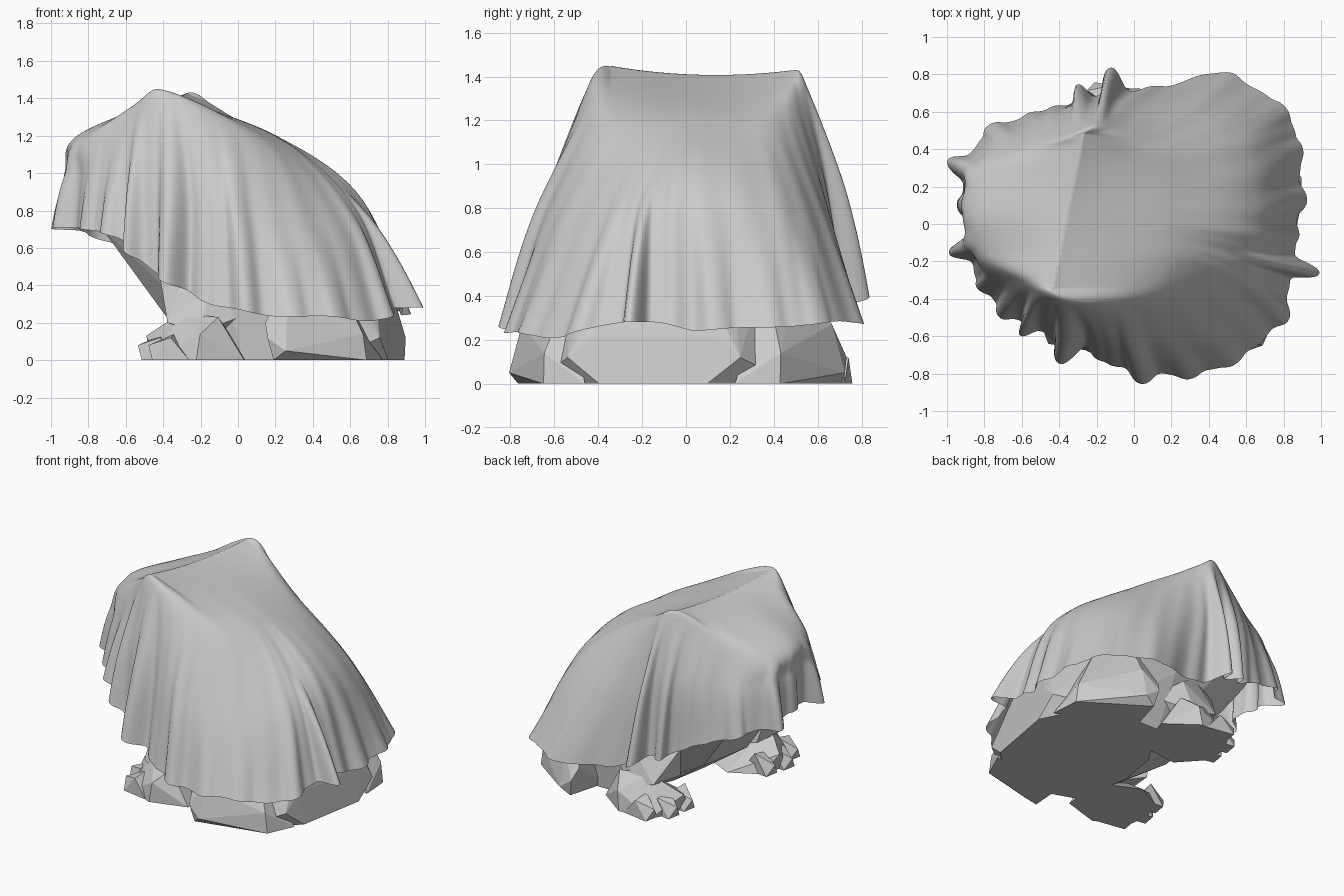
import bpy, bmesh, math
from mathutils import Vector, Matrix

TURN = Matrix.Rotation(math.radians(-10), 4, 'Z')


def add_object(name, bm):
    bmesh.ops.recalc_face_normals(bm, faces=bm.faces)
    mesh = bpy.data.meshes.new(name)
    bm.to_mesh(mesh)
    bm.free()
    ob = bpy.data.objects.new(name, mesh)
    bpy.context.collection.objects.link(ob)
    return ob


def faceted(name, points):
    """Low-poly lump: convex hull of a few points, turned to the animal's heading."""
    bm = bmesh.new()
    for p in points:
        bm.verts.new(TURN @ Vector(p))
    bmesh.ops.convex_hull(bm, input=bm.verts)
    loose = [v for v in bm.verts if not v.link_faces]
    bmesh.ops.delete(bm, geom=loose, context='VERTS')
    return add_object(name, bm)


def flip(points, side):
    return [(x, y * side, z) for x, y, z in points]


# Hidden squatting body with a broad flat base
torso = [(-.83, .10, 1.12), (-.76, .20, .80), (-.70, .20, .70), (-.62, .37, .88),
         (-.34, .41, 1.37), (-.10, .37, 1.23), (-.20, .49, 1.0), (.15, .27, 1.13),
         (.40, .02, 1.05), (.50, .25, .83), (.60, .02, .87), (.68, .22, .60), (.72, .10, .68),
         (.79, .20, .40), (.10, .54, .75), (.35, .46, .68), (.83, .28, .22), (.86, .25, 0),
         (.0, .54, .45), (.30, .54, .45), (-.36, .20, .24), (-.02, .15, 0),
         (.12, .52, 0), (.60, .60, 0), (.84, .40, .12)]
faceted("torso", flip(torso, 1) + flip(torso, -1))

# Legs and toes, mirrored (the left thigh sits slightly wider)
thigh = [(.33, .70, 0), (.40, .73, .05), (.80, .50, 0), (.28, .67, .20), (.40, .67, .27),
         (.72, .48, .22), (.40, .52, .52), (.30, .40, 0), (.85, .30, 0), (.62, .41, .44),
         (.30, .72, .12), (.78, .50, .14)]
upper_arm = [(-.20, .45, .50), (-.35, .40, .42), (-.05, .55, .40), (-.28, .58, .20),
             (-.10, .62, .15), (-.30, .35, .20), (.0, .40, .10), (.15, .50, .25)]
forefoot = [(-.33, .66, 0), (-.38, .50, 0), (-.42, .44, .13), (-.36, .34, 0), (-.10, .72, 0),
            (.05, .40, 0), (-.22, .55, .25), (.0, .61, .23), (.14, .60, 0), (-.08, .71, .14),
            (-.18, .20, 0), (.10, .28, 0)]
for side, tag in ((1, "left"), (-1, "right")):
    wide = .07 if side == 1 else .02
    faceted(tag + "_thigh", flip([(x - wide / 2, y + wide, z) for x, y, z in thigh], side))
    faceted(tag + "_upper_arm", flip(upper_arm, side))
    faceted(tag + "_forefoot", flip(forefoot, side))
    for i, (x, y) in enumerate(((-.41, .38), (-.42, .53), (-.34, .66))):
        toe = [(x, y - .05, 0), (x, y + .05, 0), (x - .03, y, .08), (x + .10, y - .06, .14),
               (x + .10, y + .05, .12), (x + .2, y - .06, 0), (x + .2, y + .05, 0)]
        faceted(f"{tag}_toe_{i}", flip(toe, side))

# Draped cloth: three guide rings (shoulder, middle, hem), counter-clockwise from +x
SHOULDER = [(.20, .05, 1.20), (.20, .33, 1.17), (.05, .45, 1.23), (-.10, .51, 1.31),
            (-.22, .54, 1.38), (-.40, .47, 1.33), (-.58, .40, 1.24), (-.80, .28, 1.18),
            (-.86, .05, 1.20), (-.80, -.17, 1.20), (-.60, -.30, 1.31), (-.46, -.40, 1.39),
            (-.30, -.44, 1.37), (-.10, -.43, 1.29), (.12, -.36, 1.19), (.22, -.19, 1.18),
            (.22, -.08, 1.19)]
MIDDLE = [(.66, .03, .86), (.60, .42, .80), (.35, .62, .75), (.0, .64, .85),
          (-.18, .65, .95), (-.40, .60, .95), (-.62, .50, .95), (-.86, .34, .98),
          (-.91, .05, 1.0), (-.84, -.22, .98), (-.66, -.40, .98), (-.48, -.53, .95),
          (-.22, -.59, .90), (-.02, -.66, .80), (.32, -.60, .70), (.58, -.37, .75),
          (.64, -.18, .82)]
HEM = [(.88, .05, .24), (.86, .50, .27), (.55, .78, .28), (.15, .74, .29),
       (-.16, .71, .42), (-.38, .64, .50), (-.66, .55, .63), (-.90, .36, .70),
       (-.91, .03, .74), (-.87, -.24, .70), (-.69, -.47, .68), (-.48, -.60, .50),
       (-.22, -.69, .34), (.02, -.80, .26), (.42, -.78, .23), (.76, -.55, .22),
       (.86, -.22, .29)]
N = len(HEM)
# Hanging folds: ring position, width, depth, start down the drape (1 shoulder, 3 hem)
FOLDS = [(.2, .16, .05, 1.9), (.75, .12, .03, 2.1), (1.3, .15, .04, 2), (2.3, .3, .03, 1.6),
         (3.83, .19, .15, 1), (4.5, .17, .1, 1), (6.3, .18, .06, 1.2), (7.2, .17, .11, 1),
         (7.8, .15, .05, 1), (8.6, .18, .11, 1), (9.4, .15, .04, 1.1), (10.0, .18, .06, 1.1),
         (10.6, .15, .07, 1), (11.5, .22, .14, 1), (12.2, .3, .03, 1), (13.05, .2, .06, 1.1),
         (13.7, .15, .03, 2), (14.3, .15, .03, 1.9), (15.2, .18, .04, 1.8), (15.97, .14, .18, 1.7)]


def spline(a, b, c, d, f):
    return 0.5 * (2 * b + (c - a) * f + (2 * a - 5 * b + 4 * c - d) * f * f
                  + (3 * b - a - 3 * c + d) * f ** 3)


def ring_point(ring, s):
    i = math.floor(s)
    return spline(*(Vector(ring[(i + k) % N]) for k in (-1, 0, 1, 2)), s - i)


def ridge_point(u):
    """Nearest point on the sagging ridge stretched between the two eye bumps."""
    f = min(1, max(0, (u.y + .36) / .84))
    return Vector((-.44 + .17 * f, -.34 + .82 * f, 1.448 - .02 * f - .12 * f * (1 - f)))


def fold_list(s):
    out = []
    for pos, width, depth, start in FOLDS:
        q = ((s - pos + N / 2) % N - N / 2) / width
        if abs(q) < 4:
            round_top = .5 * math.exp(-q ** 4) + .5 * math.exp(-q * q)
            out.append((depth * (round_top - .2 * math.exp(-q * q / 5)), start))
    return out


SEG, ROWS = N * 24, 54
bm = bmesh.new()
rings = [[] for _ in range(ROWS + 1)]
for j in range(SEG):
    s = j * N / SEG
    u, m, h = (ring_point(r, s) for r in (SHOULDER, MIDDLE, HEM))
    a = ridge_point(u)
    path = [a, a, u, m, h, h + (h - m) * .8]
    out = Vector((h.x, h.y, 0)).normalized()
    folds = fold_list(s)
    ripple = .006 * math.sin(math.tau * 2 * s + math.sin(s * math.tau / N * 3))
    for r in range(ROWS + 1):
        t = 3 * r / ROWS
        i = min(int(t), 2)
        p = spline(*path[i:i + 4], t - i)
        push = ripple * max(0, t - 1) / 2
        for depth, start in folds:
            w = max(0, (t - start) / (3 - start))
            push += depth * (.6 * w * w * (3 - 2 * w) + .4 * w)
        p += out * push
        # slight uneven hem
        p.z += .004 * max(0, t - 1) * math.sin(s * 5)
        rings[r].append(bm.verts.new(p))
for j in range(SEG):
    k = (j + 1) % SEG
    for a, b in zip(rings, rings[1:]):
        bm.faces.new((a[j], b[j], b[k], a[k]))
# close the ridge where both sides meet
bmesh.ops.remove_doubles(bm, verts=rings[0], dist=.006)
for f in bm.faces:
    f.smooth = True
add_object("draped_cloth", bm)
